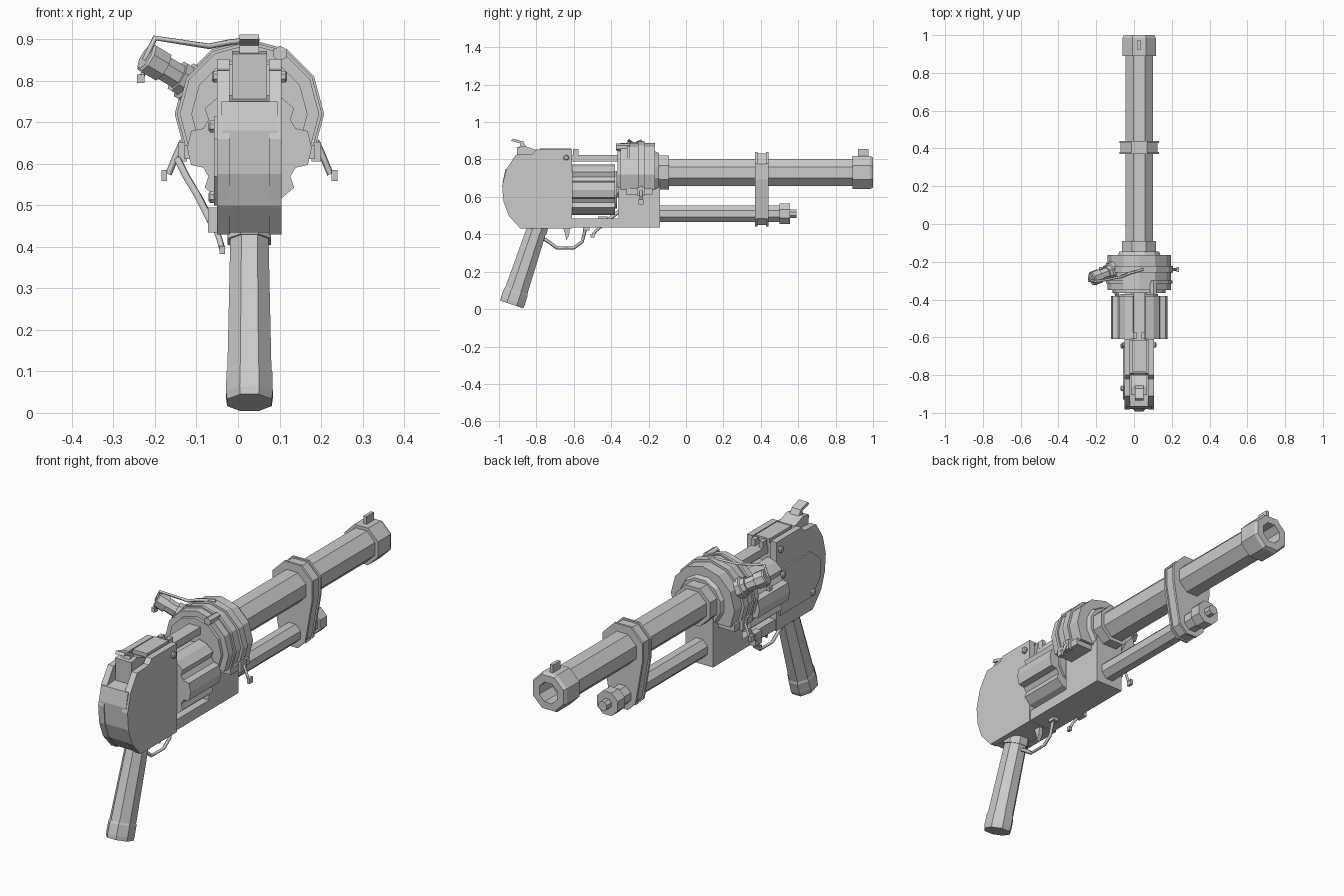
import bpy, bmesh
from math import pi, sin, cos, radians
from mathutils import Vector

if "Cube" in bpy.data.objects:
    bpy.data.objects.remove(bpy.data.objects["Cube"])

CX = 0.0275          # mid-plane of the weapon
BZ, TZ = 0.73, 0.51  # barrel and lower tube heights


def finish(name, bm):
    bmesh.ops.remove_doubles(bm, verts=bm.verts, dist=1e-5)
    bmesh.ops.recalc_face_normals(bm, faces=bm.faces)
    me = bpy.data.meshes.new(name)
    bm.to_mesh(me)
    bm.free()
    ob = bpy.data.objects.new(name, me)
    bpy.context.collection.objects.link(ob)
    return ob


def box(name, x, y, z):
    bm = bmesh.new()
    bmesh.ops.create_cube(bm, size=1)
    for v in bm.verts:
        v.co = [(a + b) / 2 + c * (b - a) for (a, b), c in zip((x, y, z), v.co)]
    return finish(name, bm)


def lathe(name, origin, direction, pts, n=8, squash=1.0):
    """n-sided turned part; pts are (distance along axis, half width across flats)."""
    d = Vector(direction).normalized()
    u = Vector((1, 0, 0)) if abs(d.x) < 0.5 else Vector((0, 1, 0))
    v = d.cross(u).normalized()
    u = v.cross(d)
    bm = bmesh.new()
    rings = []
    for t, r in pts:
        r /= cos(pi / n)
        rings.append([bm.verts.new(Vector(origin) + d * t
                      + u * r * squash * cos(2 * pi * (i + .5) / n)
                      + v * r * sin(2 * pi * (i + .5) / n)) for i in range(n)])
    for a, b in zip(rings, rings[1:]):
        for i in range(n):
            j = (i + 1) % n
            bm.faces.new((a[i], a[j], b[j], b[i]))
    bm.faces.new(rings[0])
    bm.faces.new(rings[-1])
    return finish(name, bm)


def along_y(name, z, pts, n=8, x=CX):
    return lathe(name, (x, 0, z), (0, 1, 0), pts, n)


def extrude(name, pts, axis, a, b):
    """Extrude a flat outline: (y,z) points along x, or (x,z) points along y."""
    bm = bmesh.new()
    vs = [bm.verts.new((a, p, q) if axis == 'x' else (p, a, q)) for p, q in pts]
    f = bm.faces.new(vs)
    ext = bmesh.ops.extrude_face_region(bm, geom=[f])
    off = Vector((b - a, 0, 0)) if axis == 'x' else Vector((0, b - a, 0))
    bmesh.ops.translate(bm, vec=off, verts=[g for g in ext['geom'] if isinstance(g, bmesh.types.BMVert)])
    return finish(name, bm)


def rod(name, pts, r):
    cu = bpy.data.curves.new(name, 'CURVE')
    cu.dimensions = '3D'
    cu.bevel_depth, cu.bevel_resolution, cu.use_fill_caps = r, 0, True
    sp = cu.splines.new('POLY')
    sp.points.add(len(pts) - 1)
    for p, co in zip(sp.points, pts):
        p.co = (*co, 1)
    ob = bpy.data.objects.new(name, cu)
    bpy.context.collection.objects.link(ob)
    me = bpy.data.meshes.new_from_object(ob.evaluated_get(bpy.context.evaluated_depsgraph_get()))
    bpy.data.objects.remove(ob)
    new = bpy.data.objects.new(name, me)
    bpy.context.collection.objects.link(new)
    return new


def arch(name, r, y0, y1):
    """Horseshoe section that sits on the frame block."""
    pts = [(CX + r * cos(radians(k * 30 - 30)), 0.72 + r * sin(radians(k * 30 - 30))) for k in range(9)]
    return extrude(name, pts, 'y', y0, y1)


# barrel with hollow muzzle and front sight
along_y("barrel", BZ, [(-0.16, .073), (0.90, .073)])
along_y("muzzle", BZ, [(0.89, .073), (0.89, .088), (0.985, .088), (1.0, .08), (1.0, .047), (0.86, .047)])
along_y("barrel_collar", BZ, [(-0.17, .09), (-0.09, .09)])
box("front_sight", (CX - .008, CX + .008), (0.92, 0.975), (0.80, 0.855))

# lower tube with end knob
along_y("lower_tube", TZ, [(-0.15, .044), (0.51, .044)])
along_y("tube_knob", TZ, [(0.50, .055), (0.555, .055), (0.555, .022), (0.59, .022)])

# clamp joining barrel and tube
def clamp(name, grow, y0, y1):
    bm = bmesh.new()
    for z, r in ((0.735, .098 + grow), (TZ, .061 + grow)):
        for i in range(8):
            a = 2 * pi * (i + .5) / 8
            for y in (y0, y1):
                bm.verts.new((CX + r / cos(pi / 8) * cos(a), y, z + r / cos(pi / 8) * sin(a)))
    h = bmesh.ops.convex_hull(bm, input=bm.verts)
    bmesh.ops.delete(bm, geom=list({g for g in h['geom_interior'] if isinstance(g, bmesh.types.BMVert)}), context='VERTS')
    bmesh.ops.dissolve_limit(bm, angle_limit=.01, verts=bm.verts, edges=bm.edges)
    finish(name, bm)

clamp("barrel_clamp", 0, .372, .438)
clamp("clamp_rear_lip", .007, .37, .381)
clamp("clamp_front_lip", .007, .429, .44)

# frame: lower bar, front block, arch housing
box("frame_bar", (-.045, .10), (-0.63, -0.14), (0.435, 0.485))
box("front_block", (-.045, .10), (-0.36, -0.14), (0.46, 0.70))
arch("housing", .168, -0.35, -0.165)
arch("housing_band", .18, -0.257, -0.222)
arch("housing_rear_lip", .175, -0.315, -0.30)
arch("housing_rear", .14, -0.365, -0.34)
along_y("housing_front", BZ, [(-0.17, .115), (-0.145, .105)], 12)

# fluted revolving cylinder
flutes = []
for k in range(6):
    for deg, r in ((-17, .147), (0, .15), (17, .147), (24, .122), (36, .122)):
        a = radians(k * 60 + deg)
        flutes.append((CX + r * cos(a), 0.638 + r * sin(a) * .95))
extrude("cylinder", flutes, 'y', -0.61, -0.38)
along_y("cylinder_axle", 0.638, [(-0.63, .04), (-0.34, .04)])
along_y("cylinder_ratchet", 0.638, [(-0.385, .10), (-0.37, .10)], 12)

# receiver: core and two side plates
back = [(-.615, .43), (-.885, .435), (-.945, .50), (-.972, .575), (-.98, .68)]
extrude("receiver_core", back + [(-.965, .75), (-.80, .765), (-.79, .84), (-.615, .84)], 'x', -.04, .095)
plate = [(-.61, .43), (-.885, .43), (-.948, .50), (-.976, .575), (-.983, .66), (-.96, .75),
         (-.91, .825), (-.82, .83), (-.80, .853), (-.61, .853)]
extrude("left_plate", plate, 'x', -.05, -.02)
extrude("right_plate", plate, 'x', .075, .105)
extrude("left_cover", [(-.63, .50), (-.87, .50), (-.93, .57), (-.93, .66), (-.86, .715), (-.63, .715)], 'x', -.058, -.045)
box("top_strap", (-.003, .058), (-0.80, -0.34), (0.79, 0.825))
box("top_cover", (-.01, .065), (-0.78, -0.615), (0.82, 0.858))
for sx in (.006, .049):
    box("rear_sight", (sx - .01, sx + .01), (-0.605, -0.575), (0.82, 0.857))

# hammer with spur
extrude("hammer", [(-.90, .74), (-.905, .865), (-.86, .872), (-.80, .85), (-.79, .74)], 'x', -.015, .07)
extrude("hammer_spur", [(-.895, .85), (-.885, .885), (-.935, .90), (-.925, .912), (-.87, .895), (-.85, .86)], 'x', .004, .051)

# screws
for nm, x, d, y, z in (("right_screw", .10, 1, -.64, .81), ("left_screw", -.045, -1, -.64, .81),
                       ("left_mid_screw", -.053, -1, -.645, .69), ("left_rear_screw", -.053, -1, -.87, .52)):
    lathe(nm, (x, y, z), (d, 0, 0), [(0, .014), (.014, .014), (.018, .009)])

# grip with pommel cap
tilt = Vector((0, -.14, -.42)).normalized()
lathe("grip", (CX, -.785, .465), tilt, [(0, .052), (.07, .054), (.40, .062)], 8, .86)
lathe("pommel", (CX, -.785, .465), tilt, [(.385, .062), (.395, .066), (.445, .067), (.464, .064)], 8, .84)
lathe("grip_collar", (CX, -.785, .465), tilt, [(.02, .057), (.055, .057)], 8, .92)

# trigger and guard
rod("trigger_guard", [(CX, -.76, .375), (CX, -.735, .36), (CX, -.69, .327), (CX, -.60, .327),
                      (CX, -.555, .36), (CX, -.535, .44)], .009)
extrude("trigger", [(-.66, .44), (-.645, .40), (-.64, .368), (-.625, .395), (-.62, .44)], 'x', CX - .01, CX + .01)
box("guard_lug", (CX - .015, CX + .015), (-.55, -.515), (.42, .44))

# side bosses with hanging levers, mirrored about the mid-plane
for side, s in (("left", -1), ("right", 1)):
    xx = lambda v: CX + s * v
    box(side + "_boss", sorted((xx(.07), xx(.158))), (-.32, -.18), (.612, .645))
    box(side + "_lug", sorted((xx(.15), xx(.172))), (-.262, -.222), (.605, .652))
    rod(side + "_lever", [(xx(.16), -.24, .655), (xx(.172), -.24, .63), (xx(.195), -.24, .575)], .008)
    box(side + "_lever_tip", sorted((xx(.198), xx(.212))), (-.254, -.228), (.558, .585))

# angled side canister with its latch arm
can = Vector((-.11, -.045, .066))
lathe("canister", (-.11, -.245, .79), can, [(0, .03), (.135, .03)])
lathe("canister_flange", (-.105, -.243, .787), can, [(0, .046), (.025, .046), (.03, .038), (.05, .038)])
lathe("canister_cap", (-.11, -.245, .79), can, [(.09, .030), (.09, .036), (.135, .036), (.14, .03)])
rod("latch_arm", [(-.225, -.30, .85), (-.20, -.305, .903), (-.07, -.28, .883), (-.02, -.26, .893), (.05, -.24, .90)], .007)
rod("canister_pin", [(-.215, -.295, .845), (-.234, -.295, .805)], .006)
box("canister_pin_tip", (-.243, -.225), (-.307, -.283), (.795, .815))
along_y("housing_stud", .866, [(-.375, .016), (-.30, .016)], 6, .102)

# curved left linkage down to the frame
rod("left_linkage", [(-.145, -.26, .61), (-.125, -.30, .57), (-.095, -.36, .52), (-.065, -.44, .46)], .011)
box("linkage_block", (-.072, -.04), (-.47, -.42), (.435, .495))
rod("release_lever", [(-.055, -.45, .445), (-.045, -.48, .42), (-.038, -.50, .395)], .008)
box("release_tip", (-.045, -.031), (-.51, -.49), (.383, .402))
